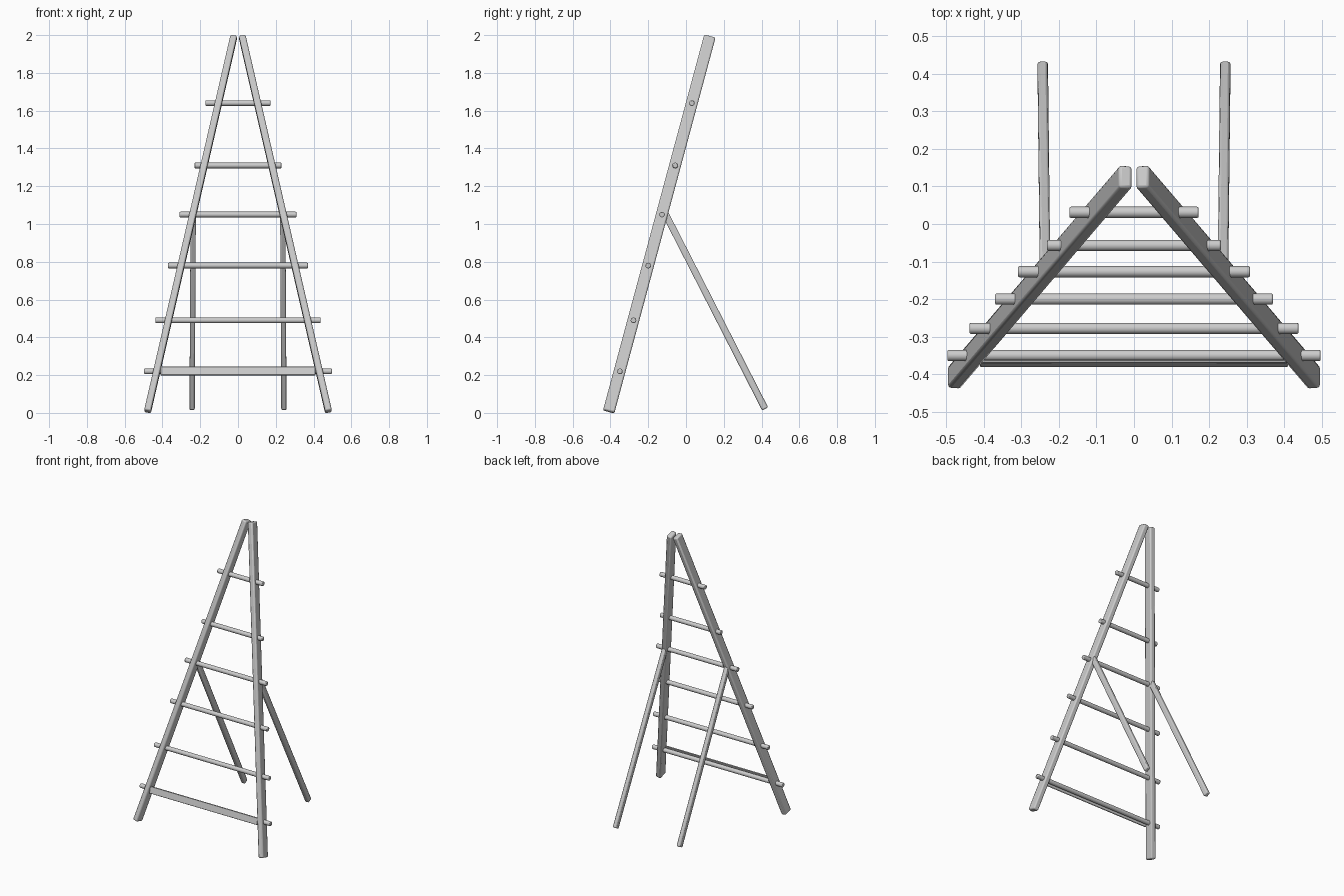
import bpy, bmesh
from mathutils import Vector, Matrix

if "Cube" in bpy.data.objects:
    bpy.data.objects.remove(bpy.data.objects["Cube"])


def finish(bm, name, bevel, segments):
    me = bpy.data.meshes.new(name)
    bm.to_mesh(me)
    bm.free()
    ob = bpy.data.objects.new(name, me)
    bpy.context.collection.objects.link(ob)
    mod = ob.modifiers.new("edge_bevel", 'BEVEL')
    mod.width, mod.segments = bevel, segments
    mod.limit_method, mod.angle_limit = 'ANGLE', 0.9
    bpy.ops.object.select_all(action='DESELECT')
    ob.select_set(True)
    bpy.context.view_layer.objects.active = ob
    bpy.ops.object.shade_smooth_by_angle(angle=0.7)
    return ob


def beam(name, p, q, width, depth, bevel, segments=2):
    """Bevelled box from p to q, its depth axis lying in the yz plane."""
    p, q = Vector(p), Vector(q)
    d = (q - p).normalized()
    n = Vector((1, 0, 0)).cross(d).normalized()
    s = n.cross(d)
    rot = Matrix((s, n, d)).transposed().to_4x4()
    bm = bmesh.new()
    bmesh.ops.create_cube(bm, size=1)
    bm.transform(Matrix.Translation((p + q) / 2) @ rot
                 @ Matrix.Diagonal((width, depth, (q - p).length, 1)))
    bmesh.ops.recalc_face_normals(bm, faces=bm.faces)
    return finish(bm, name, bevel, segments)


def rung(name, half, y, z, radius=0.015):
    bm = bmesh.new()
    bmesh.ops.create_cone(bm, cap_ends=True, segments=16, radius1=radius,
                          radius2=radius, depth=2 * half)
    bm.transform(Matrix.Translation((0, y, z)) @ Matrix.Rotation(1.570796, 4, 'Y'))
    return finish(bm, name, 0.004, 2)


# Leaning side rails and rear prop legs
for side, s in (("left", -1), ("right", 1)):
    beam(f"{side}_rail", (s * 0.479, -0.409, 0.007), (s * 0.022, 0.126, 1.993),
         0.036, 0.062, 0.008)
    beam(f"{side}_back_leg", (s * 0.243, 0.419, 0.021), (s * 0.237, -0.115, 1.065),
         0.028, 0.036, 0.007)

# Round rungs passing through the rails: half length, y, z
rungs = [(0.497, -0.350, 0.22), (0.438, -0.278, 0.49), (0.370, -0.200, 0.78),
         (0.309, -0.127, 1.05), (0.231, -0.057, 1.31), (0.172, 0.031, 1.64)]
for i, (half, y, z) in enumerate(rungs):
    rung(f"rung_{i + 1}", half, y, z)

# Thin board in front of the lowest rung
bm = bmesh.new()
bmesh.ops.create_cube(bm, size=1)
bm.transform(Matrix.Translation((0, -0.371, 0.222)) @ Matrix.Rotation(-0.26, 4, 'X')
             @ Matrix.Diagonal((0.82, 0.008, 0.046, 1)))
finish(bm, "bottom_board", 0.002, 1)
